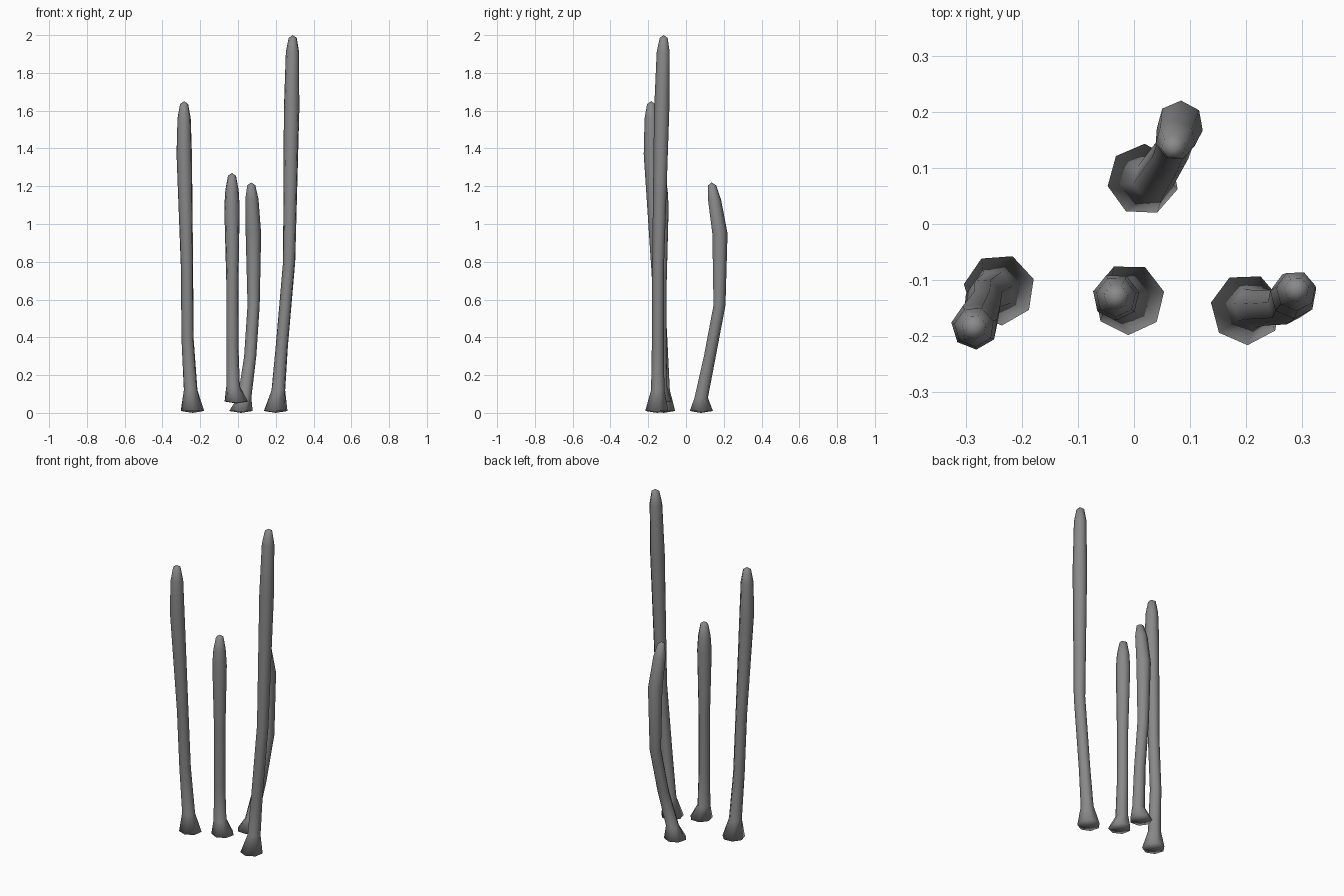
import bpy
import bmesh
import math
from mathutils import Vector

SIDES = 7

cube = bpy.data.objects.get("Cube")
if cube:
    bpy.data.objects.remove(cube, do_unlink=True)

grey = bpy.data.materials.new("stalk_grey")
grey.use_nodes = True
colour = (0.25, 0.25, 0.25, 1)
grey.diffuse_color = colour
grey.node_tree.nodes["Principled BSDF"].inputs["Base Color"].default_value = colour

# Radius at the foot, neck, lower stem, middle and shoulder
BODY_RADII = (0.064, 0.037, 0.033, 0.033, 0.042)


def add_ring(bm, centre, radius, phase):
    """A horizontal ring of vertices around a point."""
    ring = []
    for i in range(SIDES):
        angle = phase + math.tau * i / SIDES
        offset = Vector((math.cos(angle), math.sin(angle), 0))
        ring.append(bm.verts.new(centre + offset * radius))
    return ring


def bridge(bm, lower, upper):
    """Join two rings with quads."""
    for i in range(SIDES):
        j = (i + 1) % SIDES
        bm.faces.new((lower[i], lower[j], upper[j], upper[i]))


def close_end(bm, ring, point, upward):
    """Close a ring with a shallow fan."""
    tip = bm.verts.new(point)
    for i in range(SIDES):
        a, b = ring[i], ring[(i + 1) % SIDES]
        bm.faces.new((a, b, tip) if upward else (b, a, tip))


def make_stalk(name, path, degrees):
    """A bent, tapered stalk with a flared foot and rounded tip."""
    points = [Vector(p) for p in path]
    shoulder, top = points[-2:]
    phase = math.radians(degrees)
    length = top.z - shoulder.z

    # Body follows the path, then two rings round off the tip
    sections = list(zip(points[:-1], BODY_RADII))
    for drop, radius in ((0.09, 0.036), (0.015, 0.022)):
        sections.append((top.lerp(shoulder, drop / length), radius))

    bm = bmesh.new()
    rings = [add_ring(bm, centre, radius, phase) for centre, radius in sections]
    for lower, upper in zip(rings, rings[1:]):
        bridge(bm, lower, upper)
    close_end(bm, rings[-1], top, True)
    close_end(bm, rings[0], points[0] - Vector((0, 0, 0.01)), False)

    mesh = bpy.data.meshes.new(name)
    bm.to_mesh(mesh)
    bm.free()
    mesh.materials.append(grey)
    for face in mesh.polygons:
        face.use_smooth = True
    stalk = bpy.data.objects.new(name, mesh)
    bpy.context.collection.objects.link(stalk)


# Path points: foot, neck, lower stem, middle, shoulder, top
make_stalk("right_stalk", (
    (-0.24, -0.117, 0.01), (-0.25, -0.12, 0.12), (-0.267, -0.13, 0.4),
    (-0.269, -0.15, 0.75), (-0.284, -0.182, 1.37), (-0.285, -0.184, 1.65)), 17)
make_stalk("middle_stalk", (
    (-0.009, -0.134, 0.06), (-0.026, -0.134, 0.14), (-0.03, -0.133, 0.35),
    (-0.03, -0.132, 0.7), (-0.032, -0.13, 1.09), (-0.032, -0.13, 1.27)), 12)
make_stalk("back_stalk", (
    (0.016, 0.079, 0.01), (0.035, 0.079, 0.08), (0.065, 0.125, 0.3),
    (0.083, 0.176, 0.57), (0.082, 0.178, 0.95), (0.07, 0.135, 1.22)), 36)
make_stalk("left_stalk", (
    (0.2, -0.152, 0.01), (0.214, -0.148, 0.12), (0.232, -0.148, 0.35),
    (0.271, -0.146, 0.8), (0.284, -0.127, 1.6), (0.29, -0.117, 2)), 15)
